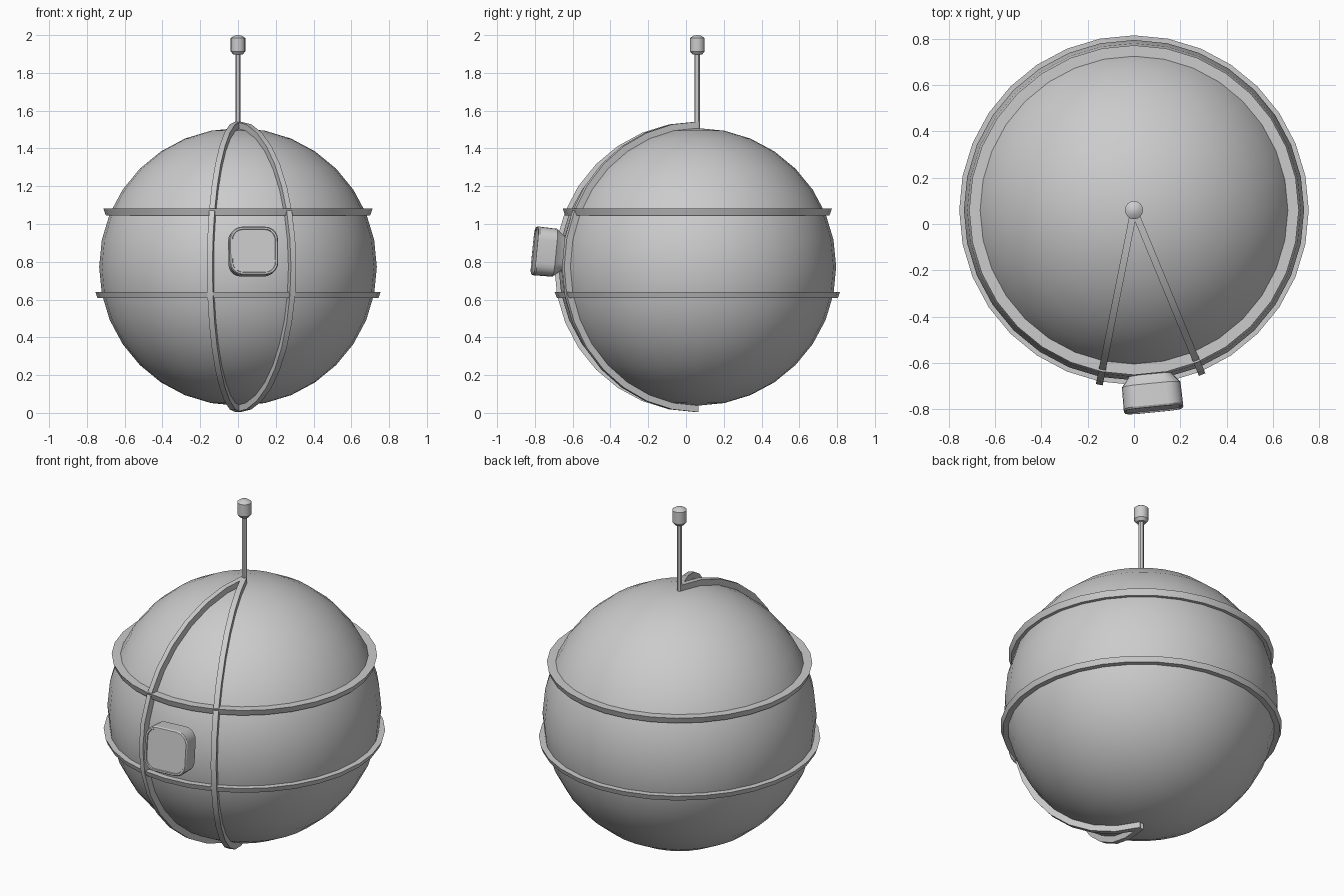
import bpy, bmesh
from math import sin, cos, pi, radians
from mathutils import Vector, Matrix

if "Cube" in bpy.data.objects:
    bpy.data.objects.remove(bpy.data.objects["Cube"])

C = Vector((0, 0.06, 0.773))   # ball centre
R = 0.735                      # ball radius


def make(name, loops, closed_path=False, closed_loop=True, caps=True, smooth=30):
    """Skin a list of equal-length vertex loops into an object."""
    bm = bmesh.new()
    vs = [[bm.verts.new(p) for p in lp] for lp in loops]
    n = len(vs[0])
    for i in range(len(vs) if closed_path else len(vs) - 1):
        a, b = vs[i], vs[(i + 1) % len(vs)]
        for j in range(n):
            k = (j + 1) % n
            bm.faces.new((a[j], a[k], b[k], b[j]))
    if caps and not closed_path:
        bm.faces.new(vs[0])
        bm.faces.new(vs[-1])
    bmesh.ops.recalc_face_normals(bm, faces=bm.faces)
    me = bpy.data.meshes.new(name)
    bm.to_mesh(me)
    bm.free()
    ob = bpy.data.objects.new(name, me)
    bpy.context.collection.objects.link(ob)
    bpy.ops.object.select_all(action='DESELECT')
    ob.select_set(True)
    bpy.context.view_layer.objects.active = ob
    bpy.ops.object.shade_smooth_by_angle(angle=radians(smooth))
    return ob


def circle(r, z, n):
    return [Vector((r * cos(2 * pi * i / n), C.y + r * sin(2 * pi * i / n), z)) for i in range(n)]


# Ball body
bpy.ops.mesh.primitive_uv_sphere_add(segments=32, ring_count=16, radius=R, location=C)
bpy.context.object.name = "ball_body"
bpy.ops.object.shade_smooth()


# Horizontal hoops: section given as (radius, height)
def hoop(name, section):
    make(name, [circle(r, z, 32) for r, z in section], closed_path=True)


hoop("upper_hoop", [(0.655, 1.081), (0.712, 1.081), (0.700, 1.046), (0.655, 1.046)])
hoop("lower_hoop", [(0.700, 0.639), (0.755, 0.639), (0.744, 0.609), (0.700, 0.609)])


# Half-circle ribs running from pole to pole over the front
def rib(name, azimuth):
    a = radians(azimuth)
    out = Vector((sin(a), -cos(a), 0))
    side = Vector((cos(a), sin(a), 0))
    loops = []
    for i in range(17):
        t = pi * i / 16
        d = out * sin(t) + Vector((0, 0, cos(t)))
        loops.append([C + d * r + side * w for r, w in
                      ((0.715, -0.015), (0.769, -0.015), (0.769, 0.015), (0.715, 0.015))])
    make(name, loops)


rib("left_rib", -11.25)
rib("right_rib", 22.5)

# Antenna rod and knob
make("antenna_rod", [circle(0.014, z, 12) for z in (1.48, 1.92)])
make("antenna_knob", [circle(r, z, 16) for r, z in
                      ((0.026, 1.898), (0.039, 1.914), (0.039, 1.984), (0.022, 1.996), (0.004, 2.0))])


# Sensor box, tilted along the ball normal
def rounded_square(h, d, rad, steps=5):
    pts = []
    for q in range(4):
        cx, cy = [(1, 1), (-1, 1), (-1, -1), (1, -1)][q]
        for s in range(steps + 1):
            t = pi / 2 * (q + s / steps)
            pts.append(Vector((cx * (h - rad) + rad * cos(t), cy * (h - rad) + rad * sin(t), d)))
    return pts


tilt = radians(5.625)
n = Vector((sin(tilt) * cos(tilt), -cos(tilt) ** 2, sin(tilt)))
x = Vector((cos(tilt), sin(tilt), 0))
y = n.cross(x)
M = Matrix.Translation(C) @ Matrix((x, y, n)).transposed().to_4x4()
profile = [(0.088, 0.700, 0.045), (0.095, 0.728, 0.045), (0.127, 0.768, 0.065), (0.129, 0.862, 0.068),
           (0.124, 0.870, 0.064), (0.115, 0.870, 0.056), (0.113, 0.864, 0.055)]
make("sensor_box", [[M @ p for p in rounded_square(*s)] for s in profile])
